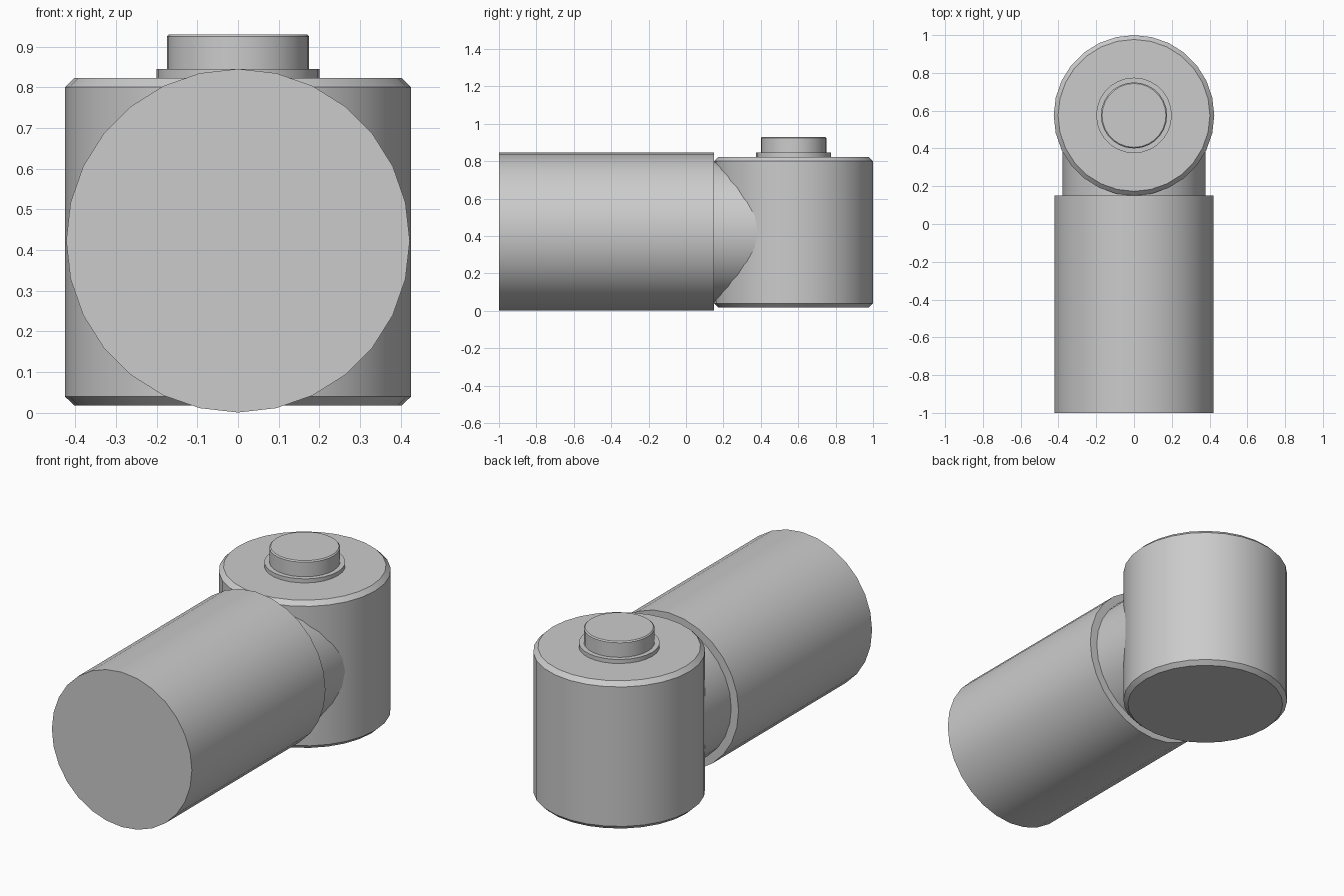
import bpy, bmesh, math
from mathutils import Matrix

if "Cube" in bpy.data.objects:
    bpy.data.objects.remove(bpy.data.objects["Cube"])

SIDES = 28

grey = bpy.data.materials.new("plain_grey")
grey.diffuse_color = (0.6, 0.6, 0.6, 1)
grey.use_nodes = True
grey.node_tree.nodes["Principled BSDF"].inputs["Base Color"].default_value = grey.diffuse_color


def lathe(name, profile, matrix):
    """Revolve (radius, height) points round local z, closed with flat caps."""
    bm = bmesh.new()
    rings = []
    for r, h in profile:
        rings.append([bm.verts.new((r * math.cos(2 * math.pi * i / SIDES),
                                    r * math.sin(2 * math.pi * i / SIDES), h))
                      for i in range(SIDES)])
    for a, b in zip(rings, rings[1:]):
        for i in range(SIDES):
            j = (i + 1) % SIDES
            bm.faces.new((a[i], a[j], b[j], b[i]))
    bm.faces.new(rings[0][::-1])
    bm.faces.new(rings[-1])
    bm.transform(matrix)
    bmesh.ops.recalc_face_normals(bm, faces=bm.faces)
    mesh = bpy.data.meshes.new(name)
    bm.to_mesh(mesh)
    bm.free()
    mesh.materials.append(grey)
    obj = bpy.data.objects.new(name, mesh)
    bpy.context.collection.objects.link(obj)
    bpy.ops.object.select_all(action='DESELECT')
    obj.select_set(True)
    bpy.context.view_layer.objects.active = obj
    bpy.ops.object.shade_smooth_by_angle(angle=math.radians(30))
    return obj


upright = Matrix.Translation((0, 0.575, 0))
along_y = Matrix.Translation((0, 0, 0.423)) @ Matrix.Rotation(-math.pi / 2, 4, 'X')

# Horizontal arm, and the narrower neck that runs into the joint
lathe("arm", [(0.422, -1.0), (0.422, 0.15), (0.378, 0.15), (0.378, 0.5)], along_y)

# Upright joint housing with chamfered rims
lathe("joint_housing", [(0.402, 0.018), (0.425, 0.04), (0.425, 0.80), (0.402, 0.823)], upright)

# Thin flange and raised cap on top
lathe("cap_flange", [(0.20, 0.80), (0.20, 0.845)], upright)
lathe("cap", [(0.175, 0.82), (0.175, 0.924), (0.169, 0.93)], upright)
